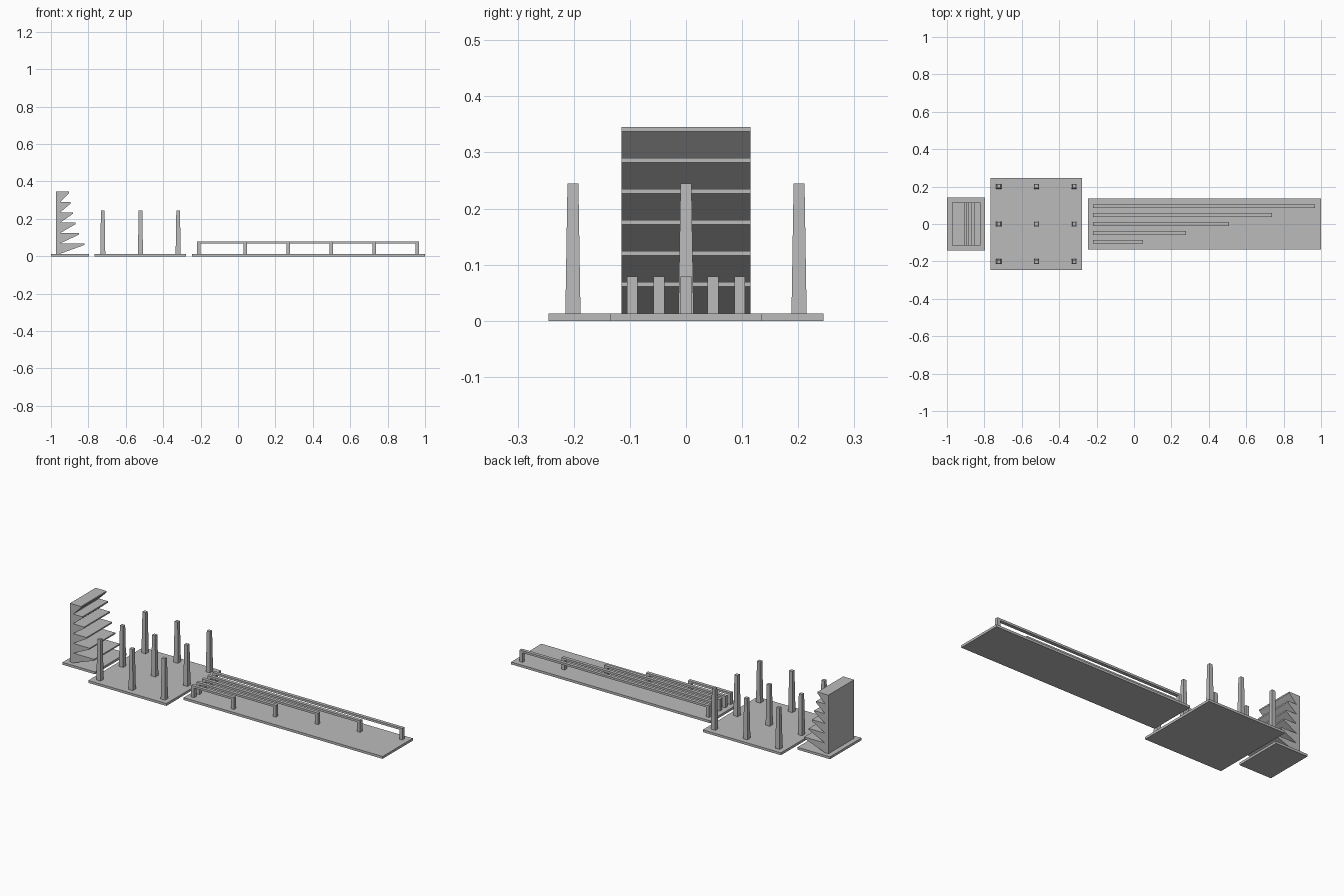
import bpy
import bmesh
from math import radians, tan

cube = bpy.data.objects.get("Cube")
if cube:
    bpy.data.objects.remove(cube, do_unlink=True)

grey = bpy.data.materials.new("plain grey")
grey.use_nodes = True
GREY = (0.5, 0.5, 0.5, 1)
grey.diffuse_color = GREY
grey.node_tree.nodes["Principled BSDF"].inputs["Base Color"].default_value = GREY

BASE = 0.0134  # base plate thickness


def finish(name, bm):
    bmesh.ops.recalc_face_normals(bm, faces=bm.faces)
    mesh = bpy.data.meshes.new(name)
    bm.to_mesh(mesh)
    bm.free()
    mesh.materials.append(grey)
    obj = bpy.data.objects.new(name, mesh)
    bpy.context.collection.objects.link(obj)
    return obj


def extrude_profile(name, points, y0, y1):
    """Solid from an x-z outline swept along y."""
    bm = bmesh.new()
    face = bm.faces.new([bm.verts.new((x, y0, z)) for x, z in points])
    out = bmesh.ops.extrude_face_region(bm, geom=[face])
    for v in out["geom"]:
        if isinstance(v, bmesh.types.BMVert):
            v.co.y = y1
    return finish(name, bm)


def plate(name, x0, x1, half_y):
    return extrude_profile(name, [(x0, 0), (x1, 0), (x1, BASE), (x0, BASE)], -half_y, half_y)


# Base plates
plate("overhang_base", -1, -0.797, 0.1405)
plate("pillar_base", -0.766, -0.277, 0.245)
plate("bridge_base", -0.246, 1, 0.135)

# Overhang tower: saw-tooth outline, shelves flatten towards the bottom
back, root, step, lip = -0.972, -0.951, 0.0553, 0.0078
outline = [(back, BASE)]
for i in range(6):
    low = BASE + i * step
    high = low + step
    tip = root + (step - lip) / tan(radians(20 + 5 * i))
    outline += [(root, low), (tip, high - lip), (tip, high)]
outline.append((back, BASE + 6 * step))
extrude_profile("overhang_tower", outline, -0.115, 0.115)

# Tapered square pillars in a three by three grid
for i in (-1, 0, 1):
    for j in (-1, 0, 1):
        bm = bmesh.new()
        bmesh.ops.create_cube(bm, size=1)
        for v in bm.verts:
            top = v.co.z > 0
            width = 0.0195 if top else 0.027
            v.co = (-0.5215 + i * 0.2015 + v.co.x * width,
                    j * 0.2015 + v.co.y * width,
                    0.2445 if top else BASE)
        finish("tapered_pillar", bm)

# Bridges of growing span, each a beam on two posts
start, post, top, under = -0.219, 0.0185, 0.079, 0.067
for i in range(5):
    end = 0.048 + 0.23 * i
    y = -0.096 + 0.048 * i
    outline = [(start, BASE), (start + post, BASE), (start + post, under),
               (end - post, under), (end - post, BASE), (end, BASE),
               (end, top), (start, top)]
    extrude_profile("bridge", outline, y - 0.0095, y + 0.0095)
